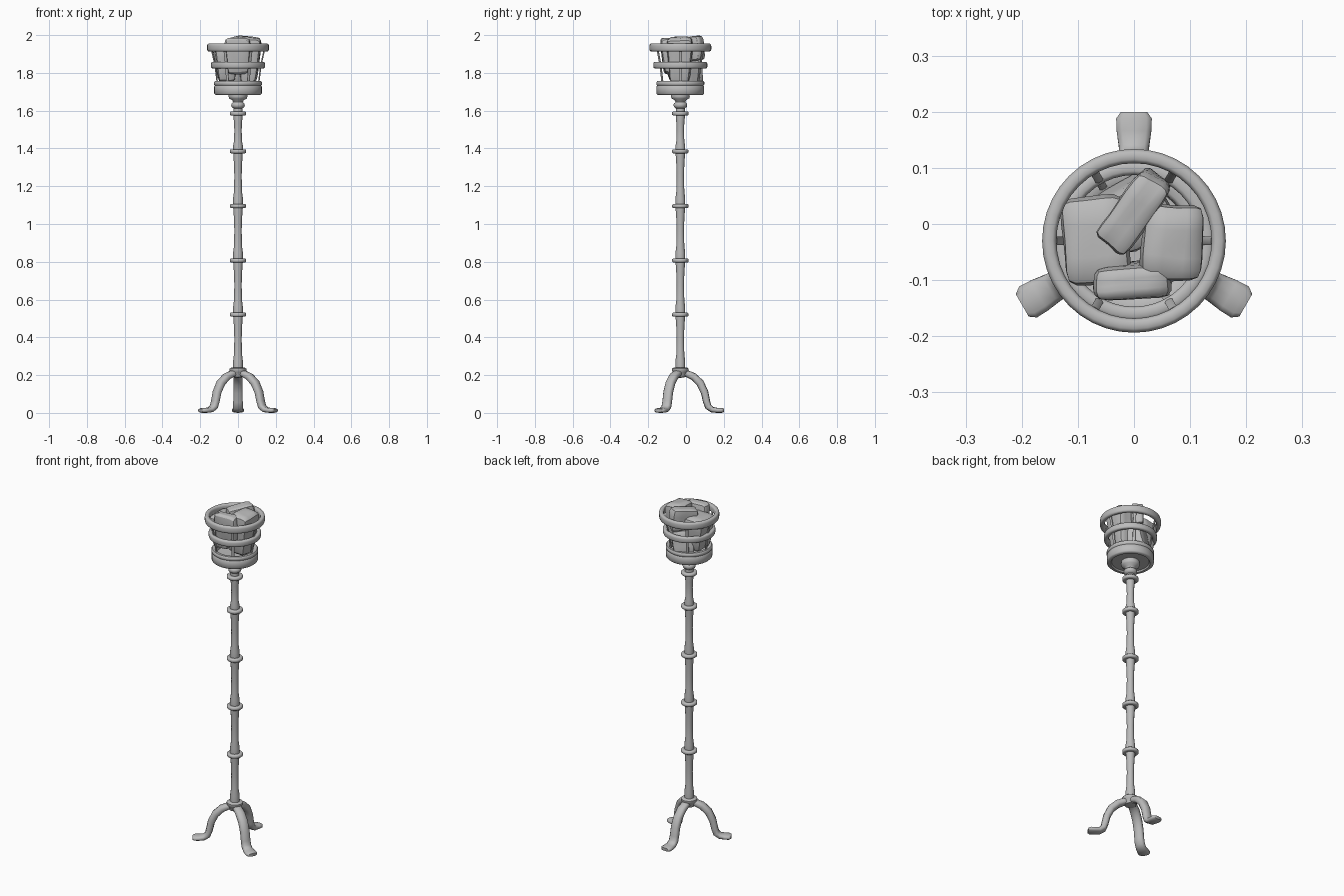
import bpy, bmesh, math, random
from mathutils import Vector, Matrix, Euler

random.seed(4)
CY = -0.03  # the stand's axis sits slightly forward of the origin

if "Cube" in bpy.data.objects:
    bpy.data.objects.remove(bpy.data.objects["Cube"])

grey = bpy.data.materials.new("plain grey")
grey.use_nodes = True
grey.diffuse_color = (0.5, 0.5, 0.5, 1)
grey.node_tree.nodes["Principled BSDF"].inputs["Base Color"].default_value = (0.5, 0.5, 0.5, 1)


def finish(bm, name, angle=50):
    bmesh.ops.recalc_face_normals(bm, faces=bm.faces)
    mesh = bpy.data.meshes.new(name)
    bm.to_mesh(mesh)
    bm.free()
    obj = bpy.data.objects.new(name, mesh)
    bpy.context.collection.objects.link(obj)
    mesh.materials.append(grey)
    obj.location.y = CY
    bpy.ops.object.select_all(action='DESELECT')
    obj.select_set(True)
    bpy.context.view_layer.objects.active = obj
    bpy.ops.object.shade_smooth_by_angle(angle=math.radians(angle))
    return obj


def lathe(name, profile, closed=False, steps=32, angle=50):
    """Turn a (radius, height) profile about the axis."""
    bm = bmesh.new()
    vs = [bm.verts.new((r, 0, z)) for r, z in profile]
    es = [bm.edges.new(p) for p in zip(vs, vs[1:])]
    if closed:
        es.append(bm.edges.new((vs[-1], vs[0])))
    bmesh.ops.spin(bm, geom=vs + es, cent=(0, 0, 0), axis=(0, 0, 1),
                   angle=math.tau, steps=steps, use_merge=False)
    bmesh.ops.remove_doubles(bm, verts=bm.verts, dist=0.0002)
    return finish(bm, name, angle)


def band(name, r_out, width, z, height, sides=12):
    """Hoop with a rounded-rectangle section."""
    pts = []
    for i in range(sides):
        a = math.tau * (i + 0.5) / sides
        c, s = math.cos(a), math.sin(a)
        pts.append((r_out - width / 2 + math.copysign(abs(c) ** 0.6, c) * width / 2,
                    z + math.copysign(abs(s) ** 0.6, s) * height / 2))
    return lathe(name, pts, True, 40, 60)


def sweep(bm, path, sides=10):
    """Loft an oval section along (radius, height, half width, half thickness) points in the XZ plane."""
    rings = []
    for i, (x, z, w, t) in enumerate(path):
        a, b = path[max(i - 1, 0)], path[min(i + 1, len(path) - 1)]
        d = Vector((b[0] - a[0], 0, b[1] - a[1])).normalized()
        n = Vector((-d.z, 0, d.x))
        ring = []
        for k in range(sides):
            u = math.tau * (k + 0.5) / sides
            c, s = math.cos(u), math.sin(u)
            c, s = (math.copysign(abs(v) ** 0.75, v) for v in (c, s))
            ring.append(bm.verts.new(Vector((x, c * w, z)) + n * s * t))
        rings.append(ring)
    for a, b in zip(rings, rings[1:]):
        for k in range(sides):
            j = (k + 1) % sides
            bm.faces.new((a[k], a[j], b[j], b[k]))
    bm.faces.new(rings[0])
    bm.faces.new(rings[-1])


# Three arched legs with flattened feet
leg_path = [(0, 0.212, 0.022, 0.016), (0.035, 0.208, 0.024, 0.018), (0.07, 0.192, 0.026, 0.02),
            (0.105, 0.158, 0.026, 0.021), (0.128, 0.11, 0.026, 0.02), (0.139, 0.06, 0.026, 0.019),
            (0.148, 0.032, 0.027, 0.018), (0.168, 0.017, 0.028, 0.015), (0.195, 0.0135, 0.032, 0.0135),
            (0.218, 0.013, 0.033, 0.013), (0.23, 0.013, 0.024, 0.009)]
for name, deg in (("back_leg", 90), ("right_leg", 210), ("left_leg", 330)):
    bm = bmesh.new()
    sweep(bm, leg_path)
    bmesh.ops.rotate(bm, verts=bm.verts, cent=(0, 0, 0),
                     matrix=Matrix.Rotation(math.radians(deg), 3, 'Z'))
    finish(bm, name, 60)

# Hub and collar where the legs meet
lathe("leg_collar", [(0, 0.185), (0.03, 0.19), (0.038, 0.215), (0.044, 0.222),
                     (0.044, 0.234), (0.036, 0.24), (0, 0.24)])

# Pole, swelling slightly next to each ring
ring_heights = [0.235, 0.52, 0.807, 1.095, 1.385, 1.585]
profile = []
for lo, hi in zip(ring_heights, ring_heights[1:]):
    for f, r in ((0, 0.026), (0.14, 0.026), (0.27, 0.021), (0.55, 0.0195), (0.75, 0.021), (0.9, 0.024)):
        profile.append((r, lo + (hi - lo) * f))
profile += [(0.024, 1.585), (0.024, 1.66)]
lathe("pole", profile, steps=12)

# Knuckle rings on the pole
for i, z in enumerate(ring_heights[1:]):
    band("pole_ring_%d" % (i + 1), 0.044, 0.026, z, 0.022, 8)

# Turned neck below the basket
lathe("neck", [(0, 1.61), (0.024, 1.612), (0.034, 1.62), (0.036, 1.63), (0.034, 1.638), (0.026, 1.645),
               (0.03, 1.655), (0.047, 1.665), (0.05, 1.675), (0.048, 1.695), (0, 1.695)], angle=60)

# Basket dish with a raised lip
lathe("basket_dish", [(0, 1.692), (0.1, 1.692), (0.105, 1.684), (0.12, 1.684), (0.126, 1.69),
                      (0.126, 1.728), (0.122, 1.733), (0.127, 1.738), (0.127, 1.75), (0.122, 1.756),
                      (0.106, 1.756), (0.1, 1.75), (0.098, 1.725), (0, 1.72)], steps=40)

# Basket hoops
band("middle_hoop", 0.143, 0.026, 1.841, 0.036)
band("top_hoop", 0.164, 0.026, 1.934, 0.042)

# Six slanted bars
for i in range(6):
    bm = bmesh.new()
    sweep(bm, [(0.109, 1.745, 0.008, 0.004), (0.121, 1.84, 0.008, 0.004), (0.141, 1.93, 0.008, 0.004)], 8)
    bmesh.ops.rotate(bm, verts=bm.verts, cent=(0, 0, 0), matrix=Matrix.Rotation(math.tau * i / 6, 3, 'Z'))
    finish(bm, "basket_bar_%d" % (i + 1))


def chunk(name, loc, size, rot, taper=1.0):
    """Rough block of fuel: a jittered box, softened."""
    bm = bmesh.new()
    bmesh.ops.create_cube(bm, size=1)
    bmesh.ops.subdivide_edges(bm, edges=bm.edges, cuts=2, use_grid_fill=True)
    turn = Euler([math.radians(a) for a in rot]).to_matrix()
    for v in bm.verts:
        k = taper + (1 - taper) * (v.co.z + 0.5)
        p = Vector((v.co.x * size[0] * k, v.co.y * size[1] * k, v.co.z * size[2]))
        p += Vector([random.uniform(-0.006, 0.006) for _ in range(3)])
        v.co = turn @ p + Vector(loc) - Vector((0, CY, 0))
    obj = finish(bm, name, 55)
    soft = obj.modifiers.new("soften", 'SUBSURF')
    soft.levels = soft.render_levels = 1


# Fuel chunks heaped in the basket
chunk("right_chunk", (-0.065, -0.028, 1.85), (0.125, 0.165, 0.2), (0, -4, 4), 0.75)
chunk("left_chunk", (0.062, -0.033, 1.865), (0.115, 0.15, 0.25), (0, 5, -4), 0.7)
chunk("front_chunk", (-0.004, -0.098, 1.89), (0.145, 0.066, 0.19), (5, 0, 4), 0.85)
chunk("top_chunk", (0.002, 0.024, 1.925), (0.072, 0.155, 0.135), (8, 0, -36), 0.9)
chunk("low_chunk", (0.0, 0.02, 1.8), (0.12, 0.11, 0.14), (10, 8, 30))
